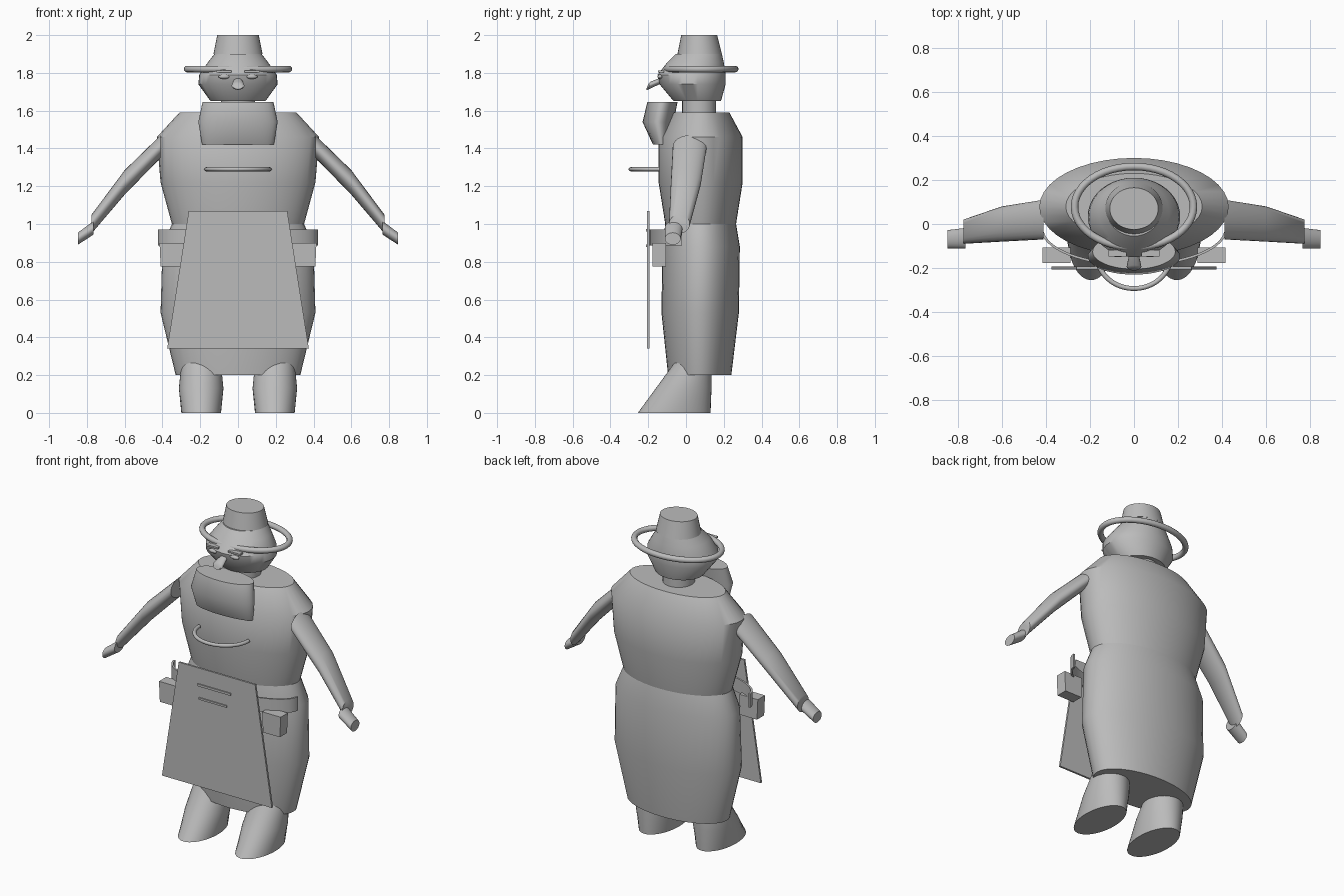
import bpy, bmesh
from math import pi, sin, cos, radians
from mathutils import Vector

cube = bpy.data.objects.get("Cube")
if cube:
    bpy.data.objects.remove(cube)

grey = bpy.data.materials.new("plain grey")
grey.use_nodes = True
grey.diffuse_color = (0.5, 0.5, 0.5, 1)
grey.node_tree.nodes["Principled BSDF"].inputs["Base Color"].default_value = (0.5, 0.5, 0.5, 1)


def finish(bm, name):
    bmesh.ops.recalc_face_normals(bm, faces=bm.faces)
    mesh = bpy.data.meshes.new(name)
    bm.to_mesh(mesh)
    bm.free()
    mesh.materials.append(grey)
    obj = bpy.data.objects.new(name, mesh)
    bpy.context.collection.objects.link(obj)
    bpy.ops.object.select_all(action="DESELECT")
    obj.select_set(True)
    bpy.context.view_layer.objects.active = obj
    bpy.ops.object.shade_smooth_by_angle(angle=radians(40))
    return obj


def loft(name, rings, sides=40):
    """Skin a list of vertex rings, each (centre, half axis u, half axis v)."""
    bm = bmesh.new()
    loops = []
    for c, u, v in rings:
        c, u, v = Vector(c), Vector(u), Vector(v)
        loops.append([bm.verts.new(c + u * cos(2 * pi * i / sides) + v * sin(2 * pi * i / sides))
                      for i in range(sides)])
    for a, b in zip(loops, loops[1:]):
        for i in range(sides):
            j = (i + 1) % sides
            bm.faces.new((a[i], a[j], b[j], b[i]))
    bm.faces.new(loops[0])
    bm.faces.new(loops[-1])
    return finish(bm, name)


def upright(name, sections, x=0):
    """Loft of level ellipses: (z, half width, front y, back y)."""
    return loft(name, [((x, (f + b) / 2, z), (w, 0, 0), (0, (b - f) / 2, 0))
                       for z, w, f, b in sections])


def sideways(name, sections, side):
    """Loft of upright ellipses along x: (x, y, z, half depth, half height)."""
    return loft(name, [((side * x, y, z), (0, d, 0), (0, 0, h)) for x, y, z, d, h in sections], 24)


def box(name, centre, size, taper=1):
    """Box whose top is scaled in x by taper."""
    bm = bmesh.new()
    bmesh.ops.create_cube(bm, size=1)
    for v in bm.verts:
        if v.co.z > 0:
            v.co.x *= taper
        v.co = Vector([v.co[i] * size[i] + centre[i] for i in range(3)])
    return finish(bm, name)


def ball(name, centre, size):
    bm = bmesh.new()
    bmesh.ops.create_uvsphere(bm, u_segments=20, v_segments=12, radius=1)
    for v in bm.verts:
        v.co = Vector([v.co[i] * size[i] + centre[i] for i in range(3)])
    return finish(bm, name)


def rod(name, cy, z, rx, ry, r, end, closed=False, steps=48):
    """Round rod along a level elliptical arc, starting at +x and turning to the front."""
    bm = bmesh.new()
    loops = []
    for i in range(steps if closed else steps + 1):
        t = -end * i / steps
        p = Vector((rx * cos(t), cy + ry * sin(t), z))
        n = Vector((ry * cos(t), rx * sin(t), 0)).normalized()
        loops.append([bm.verts.new(p + n * r * cos(a) + Vector((0, 0, r * sin(a))))
                      for a in [2 * pi * k / 12 for k in range(12)]])
    pairs = list(zip(loops, loops[1:]))
    if closed:
        pairs.append((loops[-1], loops[0]))
    else:
        bm.faces.new(loops[0])
        bm.faces.new(loops[-1])
    for a, b in pairs:
        for k in range(12):
            m = (k + 1) % 12
            bm.faces.new((a[k], a[m], b[m], b[k]))
    return finish(bm, name)


# Body
upright("torso", [(1.0, .35, -.11, .265), (1.22, .41, -.145, .3),
                  (1.46, .43, -.145, .3), (1.59, .31, -.07, .23)])
upright("skirt", [(.2, .33, -.095, .24), (.53, .41, -.13, .28),
                  (.88, .40, -.125, .285), (1.0, .35, -.11, .265)])
upright("neck", [(1.57, .09, -.02, .16), (1.67, .09, -.02, .16)])

# Head, hat and beard
upright("head", [(1.65, .145, -.065, .185), (1.74, .21, -.14, .21), (1.79, .205, -.15, .21),
                 (1.855, .16, -.1, .2), (1.9, .125, -.055, .19)])
upright("hat_crown", [(1.9, .13, -.045, .19), (2.0, .11, -.025, .165)])
rod("hat_brim", .078, 1.82, .27, .183, .017, 2 * pi, closed=True)
upright("beard", [(1.42, .19, -.175, -.085), (1.54, .21, -.23, -.065), (1.645, .188, -.205, -.045)])
loft("nose", [((0, -.12, 1.765), (.018, 0, 0), (0, .006, .018)),
              ((0, -.195, 1.732), (.034, 0, 0), (0, .008, .022)),
              ((0, -.205, 1.728), (.024, 0, 0), (0, .006, .015))], 16)

# Chest cord
rod("chest_cord", -.14, 1.29, .168, .153, .011, pi)

# Apron and pocket trims
box("apron", (0, -.2, .705), (.75, .012, .73), .695)
box("pocket_top_trim", (-.015, -.207, .967), (.225, .012, .014))
box("pocket_bottom_trim", (-.025, -.207, .885), (.19, .012, .012))

# Belt: an open band round the front
bm = bmesh.new()
strips = []
for i in range(33):
    t = pi * i / 32
    strips.append([bm.verts.new(((.424 - d) * cos(t), -.02 - (.172 - d) * sin(t), z))
                   for d, z in ((0, .885), (0, .97), (.012, .97), (.012, .885))])
for a, b in zip(strips, strips[1:]):
    for k in range(4):
        bm.faces.new((a[k], a[k - 1], b[k - 1], b[k]))
bm.faces.new(strips[0])
bm.faces.new(strips[-1])
finish(bm, "belt")

# Paired parts
for side, label in ((1, "left"), (-1, "right")):
    sideways(label + "_arm", [(.41, .02, 1.41, .09, .06), (.6, 0, 1.22, .08, .065),
                              (.775, -.035, 1.0, .055, .05)], side)
    sideways(label + "_hand", [(.765, -.065, .98, .047, .036), (.848, -.07, .922, .042, .032)], side)
    upright(label + "_foot", [(0, .105, -.255, .13), (.13, .118, -.16, .135),
                              (.26, .105, -.065, .135), (.35, .08, -.02, .12)], side * .195)
    box(label + "_pouch", (side * .352, -.142, .837), (.115, .07, .125), 1.1)
    ball(label + "_eye", (side * .073, -.137, 1.78), (.03, .014, .012))
    box(label + "_brow", (side * .075, -.132, 1.808), (.08, .03, .01))
